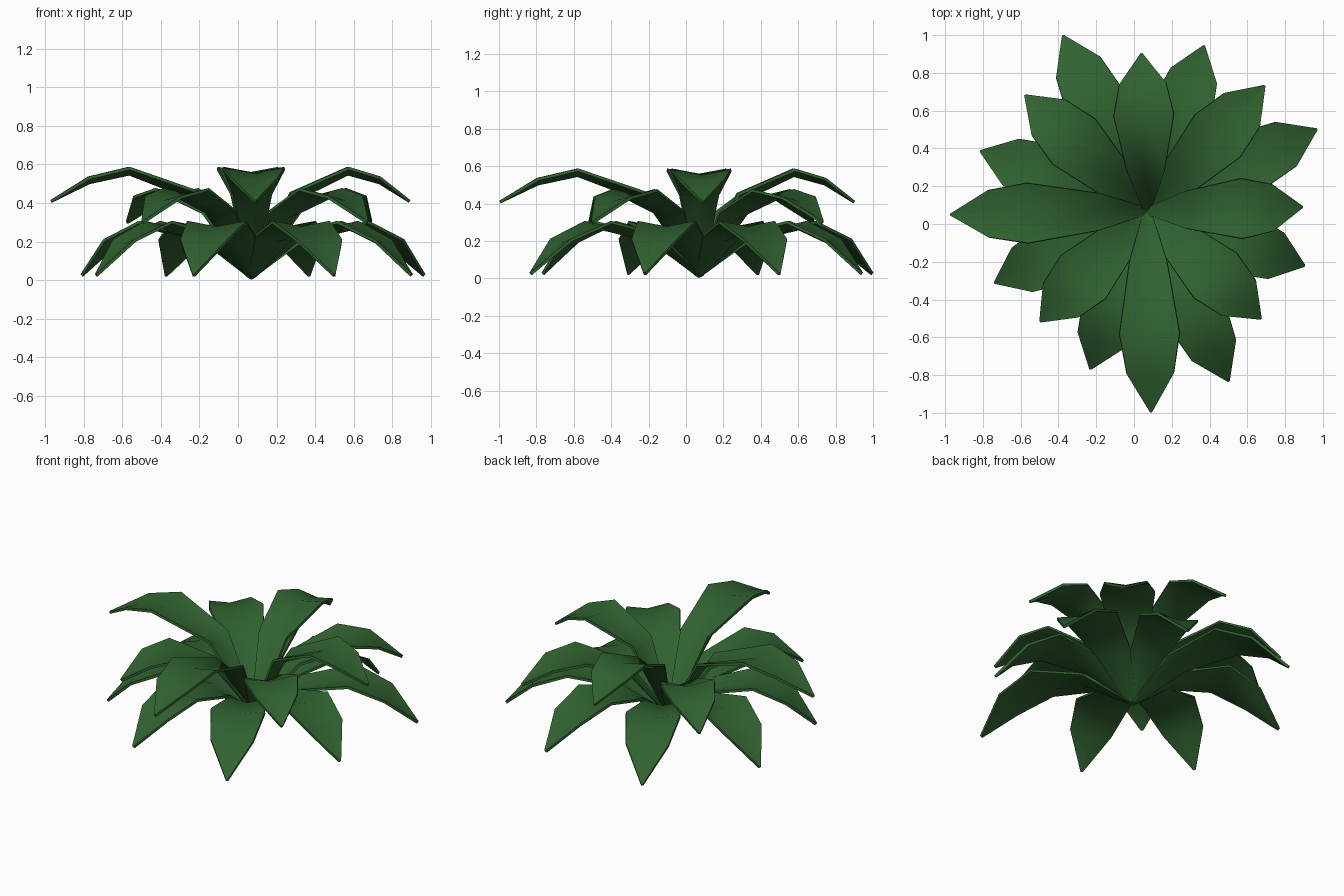
import bpy, bmesh, math
from mathutils import Vector

if "Cube" in bpy.data.objects:
    bpy.data.objects.remove(bpy.data.objects["Cube"])

green = bpy.data.materials.new("leaf green")
green.diffuse_color = (0.03, 0.122, 0.03, 1)
green.use_nodes = True
green.node_tree.nodes["Principled BSDF"].inputs["Base Color"].default_value = green.diffuse_color

ROOT = Vector((0.07, 0.07, 0))

# Stations per tier: fraction of length, half width, keel height, edge lift
TIERS = {
    "upper_leaf": (
        [(0, .02, .015, .01), (.25, .10, .405, .045), (.61, .16, .55, .03), (.81, .125, .505, .025), (1, .006, .408, 0)],
        [(.89, .09), (.04, .90), (-.97, .05), (.09, -.995)]),
    "middle_leaf": (
        [(0, .02, .012, .01), (.28, .11, .315, .04), (.60, .165, .44, .03), (.81, .13, .405, .025), (1, .006, .30, 0)],
        [(.69, .73), (-.575, .68), (-.495, -.515), (.67, -.50)]),
    "lower_leaf": (
        [(0, .02, .01, .01), (.28, .11, .20, .03), (.60, .165, .27, .03), (.82, .13, .18, .025), (1, .006, .025, 0)],
        [(.965, .50), (.37, .94), (-.375, .995), (-.81, .385),
         (-.735, -.31), (-.23, -.765), (.50, -.83), (.90, -.22)]),
}


def leaf(name, stations, tip):
    """A V-folded, arching leaf from the root to the tip."""
    span = Vector((tip[0], tip[1], 0)) - ROOT
    side = Vector((-span.y, span.x, 0)).normalized()
    bm = bmesh.new()
    rows = []
    for t, w, z, lift in stations:
        mid = ROOT + span * t + Vector((0, 0, z))
        rows.append([bm.verts.new(mid + side * w * s + Vector((0, 0, lift * abs(s))))
                     for s in (-1, 0, 1)])
    for a, b in zip(rows, rows[1:]):
        for i in range(2):
            bm.faces.new((a[i], b[i], b[i + 1], a[i + 1]))
    me = bpy.data.meshes.new(name)
    bm.to_mesh(me)
    bm.free()
    me.materials.append(green)
    for p in me.polygons:
        p.use_smooth = True
    ob = bpy.data.objects.new(name, me)
    bpy.context.collection.objects.link(ob)
    # Thin blade with crisp rim
    sol = ob.modifiers.new("thickness", 'SOLIDIFY')
    sol.thickness = 0.016
    sol.offset = 0
    bpy.context.view_layer.objects.active = ob
    ob.select_set(True)
    bpy.ops.object.modifier_apply(modifier=sol.name)
    bpy.ops.object.shade_smooth_by_angle(angle=math.radians(50))
    ob.select_set(False)


for name, (stations, tips) in TIERS.items():
    for i, tip in enumerate(tips):
        leaf(f"{name}_{i + 1}", stations, tip)
